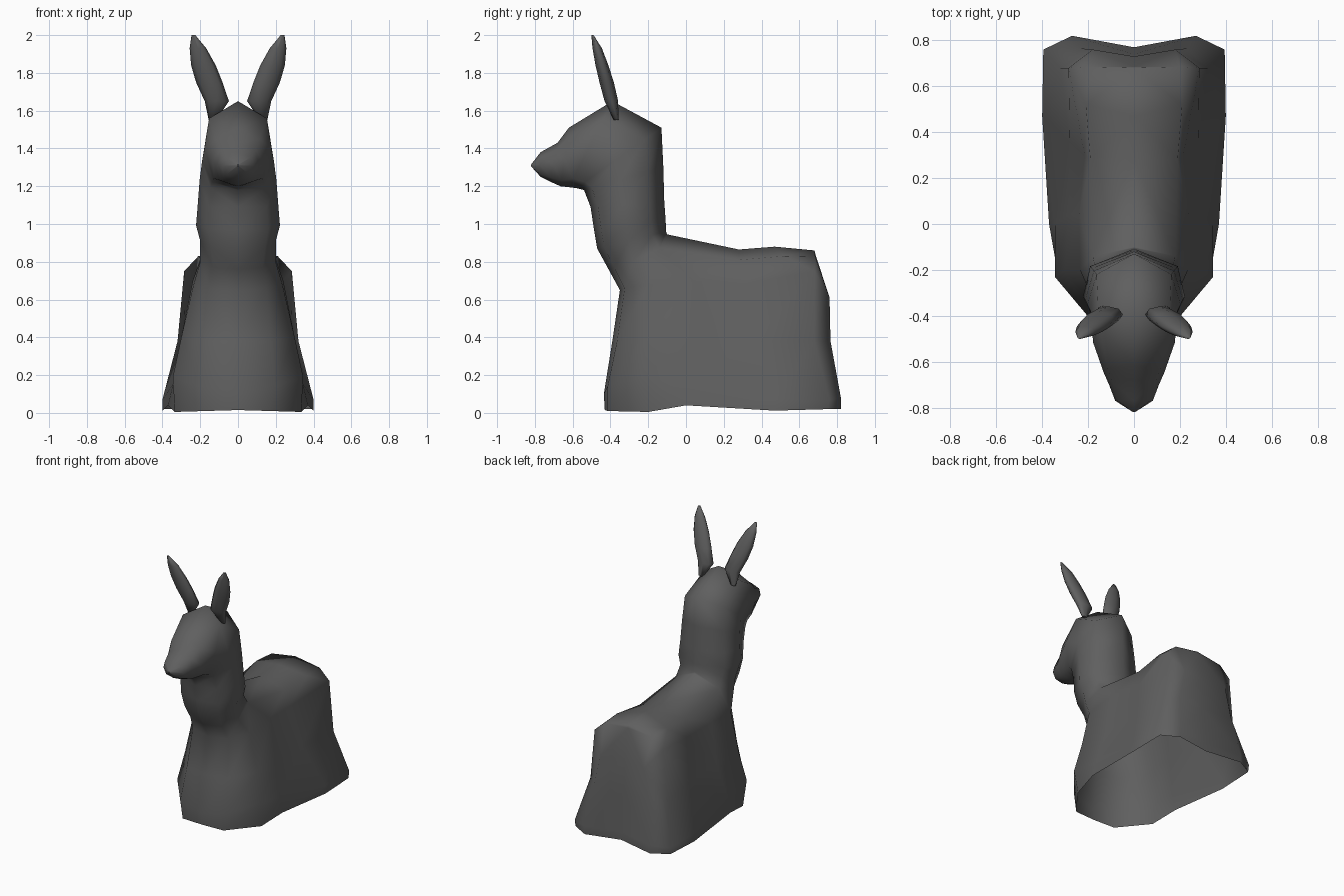
import bpy, bmesh, math

if "Cube" in bpy.data.objects:
    bpy.data.objects.remove(bpy.data.objects["Cube"])

mat = bpy.data.materials.new("dark_grey")
mat.diffuse_color = (0.115, 0.115, 0.115, 1)
mat.use_nodes = True
mat.node_tree.nodes["Principled BSDF"].inputs["Base Color"].default_value = mat.diffuse_color


def finish(name, bm, angle=80):
    bmesh.ops.remove_doubles(bm, verts=bm.verts, dist=0.0005)
    bmesh.ops.dissolve_degenerate(bm, edges=bm.edges, dist=0.0005)
    bmesh.ops.recalc_face_normals(bm, faces=bm.faces)
    me = bpy.data.meshes.new(name)
    bm.to_mesh(me)
    bm.free()
    me.materials.append(mat)
    ob = bpy.data.objects.new(name, me)
    bpy.context.collection.objects.link(ob)
    bpy.ops.object.select_all(action='DESELECT')
    ob.select_set(True)
    bpy.context.view_layer.objects.active = ob
    bpy.ops.object.shade_smooth_by_angle(angle=math.radians(angle))
    return ob


def skin(bm, a, b, closed=False):
    """Quads between two rows of vertices."""
    n = len(a)
    for i in range(n if closed else n - 1):
        j = (i + 1) % n
        bm.faces.new((a[i], a[j], b[j], b[i]))


# Draped body: half rings from front centre round to back centre, open at the hem
levels = [
    [(0, -.43, .015), (.17, -.415, .01), (.335, -.2, .005), (.37, .0, .04),
     (.40, .47, .012), (.395, .75, .02), (.27, .82, .02), (0, .77, .03)],
    [(0, -.435, .10), (.19, -.415, .14), (.345, -.23, .19), (.345, .0, .15),
     (.40, .47, .07), (.395, .76, .07), (.27, .82, .08), (0, .77, .09)],
    [(0, -.39, .38), (.17, -.365, .38), (.30, -.2, .40), (.285, .04, .40),
     (.28, .36, .38), (.32, .68, .38), (.23, .765, .38), (0, .74, .38)],
    [(0, -.35, .65), (.15, -.325, .66), (.235, -.2, .68), (.24, .04, .70),
     (.215, .30, .68), (.285, .68, .75), (.18, .76, .61), (0, .73, .62)],
    [(0, -.41, .76), (.13, -.38, .77), (.20, -.28, .80), (.18, -.14, .87),
     (.19, .28, .81), (.21, .52, .83), (.20, .685, .825), (0, .685, .84)],
]
# Spine ridge behind the neck, meeting the top level from its fourth point on
spine = [(0, -.10, .945), (0, .28, .865), (0, .47, .88), (0, .68, .86), (0, .685, .84)]

# Neck bending into head: front (y, z), back (y, z), half width
neck_head = [(-.47, .87, -.105, .96, .2), (-.487, .97, -.108, 1.02, .222),
             (-.505, 1.09, -.115, 1.12, .213), (-.54, 1.18, -.12, 1.30, .203),
             (-.58, 1.19, -.13, 1.51, .19), (-.62, 1.195, -.39, 1.65, .178),
             (-.665, 1.2, -.62, 1.51, .133), (-.72, 1.225, -.68, 1.43, .108),
             (-.77, 1.25, -.77, 1.38, .082), (-.82, 1.305, -.82, 1.315, .004)]
section = [(0, 0), (.1, .72), (.45, 1), (.8, .86), (1, 0)]

bm = bmesh.new()
for side in (1, -1):
    def row(points):
        return [bm.verts.new((x * side, y, z)) for x, y, z in points]
    rows = [row(r) for r in levels]
    for a, b in zip(rows, rows[1:]):
        skin(bm, a, b)
    ridge = row(spine)
    skin(bm, rows[-1][3:], ridge)
    last = rows[-1][:4] + ridge[:1]
    for fy, fz, by, bz, w in neck_head:
        ring = row([(w * k, fy + (by - fy) * t, fz + (bz - fz) * t) for t, k in section])
        skin(bm, last, ring)
        last = ring
finish("body_neck_and_head", bm)

# Ears: z, centre x, centre y, half width, half thickness
ear = [(1.55, .135, -.37, .02, .012), (1.65, .112, -.395, .064, .036),
       (1.75, .152, -.42, .070, .038), (1.84, .183, -.445, .065, .034),
       (1.93, .212, -.47, .044, .025), (2.0, .236, -.495, .01, .006)]
for side, label in ((1, "right"), (-1, "left")):
    bm = bmesh.new()
    rows = [[bm.verts.new((side * (cx + rx * math.sin(math.tau * i / 8)),
                           cy + ry * math.cos(math.tau * i / 8), z)) for i in range(8)]
            for z, cx, cy, rx, ry in ear]
    for a, b in zip(rows, rows[1:]):
        skin(bm, a, b, True)
    bm.faces.new(rows[0])
    bm.faces.new(rows[-1])
    finish("ear_" + label, bm)
